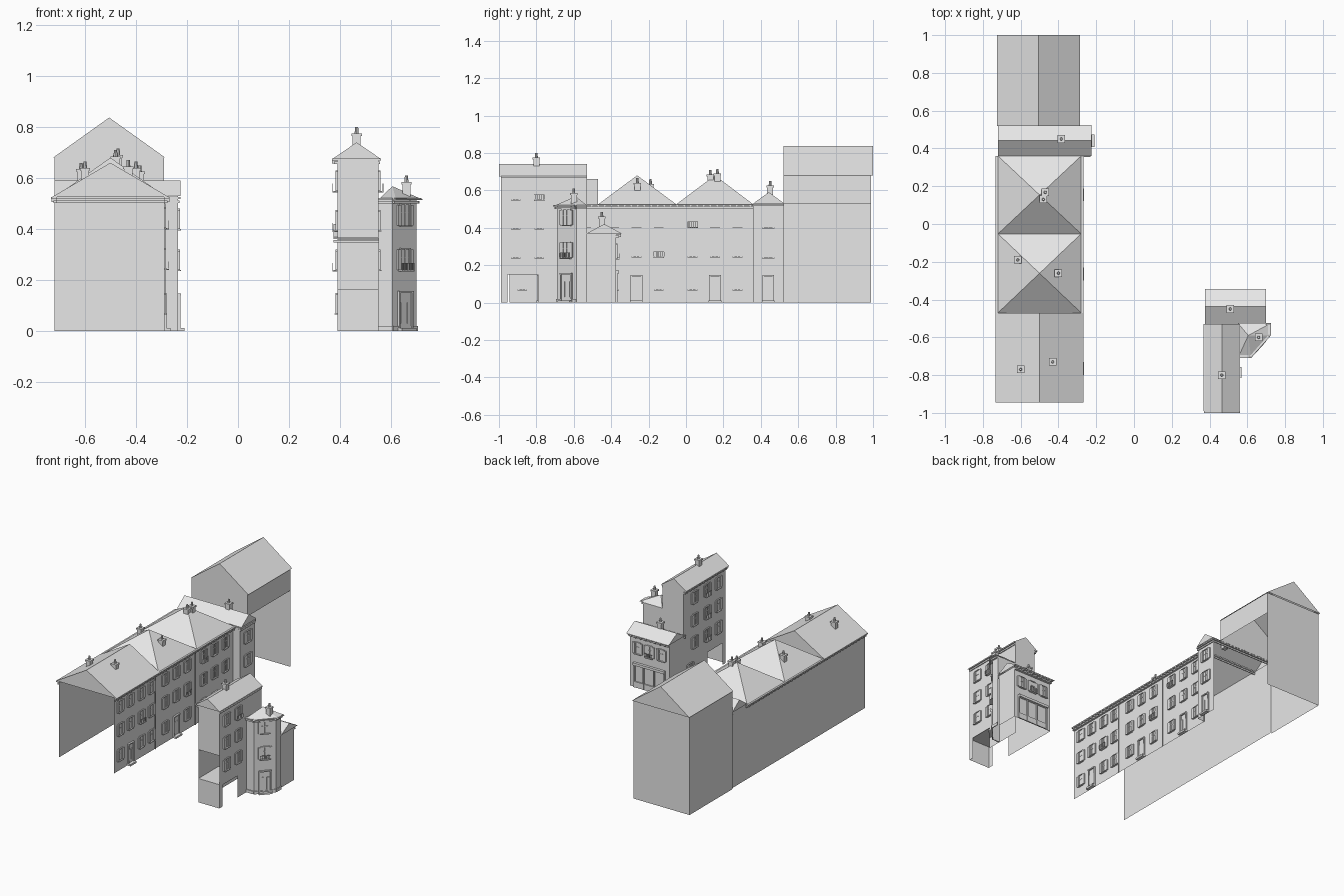
import bpy, bmesh
from math import radians, atan2, degrees
from mathutils import Matrix, Vector

cube = bpy.data.objects.get("Cube")
if cube:
    bpy.data.objects.remove(cube)

stone = bpy.data.materials.new("pale_grey_stone")
stone.use_nodes = True
GREY = (0.8, 0.8, 0.8, 1)
stone.diffuse_color = GREY
stone.node_tree.nodes["Principled BSDF"].inputs["Base Color"].default_value = GREY

parts = {}


def mesh_of(name):
    return parts.setdefault(name, bmesh.new())


def poly(name, pts, inside):
    """Flat face turned away from the inside point."""
    bm = mesh_of(name)
    f = bm.faces.new([bm.verts.new(p) for p in pts])
    f.normal_update()
    if f.normal.dot(f.calc_center_median() - Vector(inside)) < 0:
        f.normal_flip()


def wall(name, a, b, z0, z1, inside):
    poly(name, [(*a, z0), (*b, z0), (*b, z1), (*a, z1)], (*inside, (z0 + z1) / 2))


def box(name, lo, hi, frame=Matrix()):
    size = [h - l for l, h in zip(lo, hi)]
    mid = [(h + l) / 2 for l, h in zip(lo, hi)]
    m = frame @ Matrix.Translation(mid) @ Matrix.Diagonal((*size, 1))
    bmesh.ops.create_cube(mesh_of(name), size=1, matrix=m)


def frame_at(x, y, angle):
    """Local x runs along the wall, local y points out of it."""
    return Matrix.Translation((x, y, 0)) @ Matrix.Rotation(radians(angle - 90), 4, "Z")


def window(name, x, y, angle, z, w=0.036, h=0.075, balcony=False, shutters=True):
    f = frame_at(x, y, angle)
    a = w / 2
    box(name, (-a, 0, z), (a, 0.002, z + h), f)
    for s in (-1, 1):
        box(name, (s * a - 0.003, 0, z), (s * a + 0.003, 0.006, z + h), f)
        if shutters:
            box(name, (s * (a + 0.011) - 0.008, 0, z), (s * (a + 0.011) + 0.008, 0.008, z + h), f)
    box(name, (-0.002, 0, z), (0.002, 0.005, z + h), f)
    box(name, (-a, 0, z + h * 0.6), (a, 0.005, z + h * 0.6 + 0.003), f)
    box(name, (-a - 0.004, 0, z + h), (a + 0.004, 0.008, z + h + 0.005), f)
    box(name, (-a - 0.008, 0, z - 0.005), (a + 0.008, 0.012, z), f)
    if balcony:
        b = a + 0.01
        box(name, (-b, 0, z - 0.006), (b, 0.02, z - 0.001), f)
        box(name, (-b, 0.017, z + 0.025), (b, 0.02, z + 0.028), f)
        for i in range(9):
            t = -b + 2 * b * i / 8
            box(name, (t - 0.001, 0.017, z), (t + 0.001, 0.02, z + 0.025), f)


def door(name, x, y, angle, w=0.055, h=0.14):
    f = frame_at(x, y, angle)
    a = w / 2
    box(name, (-a, 0, 0), (a, 0.003, h), f)
    for s in (-1, 1):
        box(name, (s * a - 0.004, 0, 0), (s * a + 0.004, 0.01, h), f)
        box(name, (s * a / 2 - 0.008, 0, 0.03), (s * a / 2 + 0.008, 0.006, h * 0.75), f)
    box(name, (-a - 0.004, 0, h), (a + 0.004, 0.012, h + 0.008), f)
    box(name, (-a - 0.006, 0, 0), (a + 0.006, 0.025, 0.012), f)


def chimney(x, y, top, tall=0.09, r=0.016):
    z = top - 0.025
    box("chimneys", (x - r, y - r, z - tall), (x + r, y + r, z))
    box("chimneys", (x - r - 0.004, y - r - 0.004, z - 0.01), (x + r + 0.004, y + r + 0.004, z))
    bmesh.ops.create_cone(mesh_of("chimneys"), cap_ends=True, segments=8, radius1=0.008,
                          radius2=0.006, depth=0.025, matrix=Matrix.Translation((x, y, z + 0.0125)))


def cornice(name, a, b, z, angle, out=0.022, dentils=True):
    """Stepped eaves moulding with small blocks beneath."""
    a, b = Vector(a), Vector(b)
    c, n = (a + b) / 2, (b - a).length
    f = frame_at(c.x, c.y, angle)
    box(name, (-n / 2, 0, z), (n / 2, out * 0.6, z + 0.01), f)
    box(name, (-n / 2, 0, z + 0.014), (n / 2, out, z + 0.022), f)
    if dentils:
        count = int(n / 0.035)
        for i in range(count):
            t = -n / 2 + n * (i + 0.5) / count
            box(name, (t - 0.004, 0, z + 0.003), (t + 0.004, out * 0.95, z + 0.014), f)


def gable_roof(name, lo, hi, z, top, axis, ends=True):
    """Two slopes with their ridge along the given axis, closed by gables."""
    mx, my = (lo[0] + hi[0]) / 2, (lo[1] + hi[1]) / 2
    ins = (mx, my, z - 0.02)
    c = [(lo[0], lo[1], z), (hi[0], lo[1], z), (hi[0], hi[1], z), (lo[0], hi[1], z)]
    if axis == "y":
        r0, r1 = (mx, lo[1], top), (mx, hi[1], top)
    else:
        c = c[1:] + c[:1]
        r0, r1 = (hi[0], my, top), (lo[0], my, top)
    poly(name, [c[1], c[2], r1, r0], ins)
    poly(name, [c[3], c[0], r0, r1], ins)
    if ends:
        poly(name, [c[0], c[1], r0], ins)
        poly(name, [c[2], c[3], r1], ins)


def fan_roof(name, base, z, apex):
    for a, b in zip(base, base[1:] + base[:1]):
        poly(name, [(*a, z), (*b, z), apex], (apex[0], apex[1], z - 0.05))


# Long terrace: side walls and roofs
MID, L, R = (-0.5, 0), -0.71, -0.29
wall("terrace_walls", (L, -0.945), (L, 0.52), 0, 0.525, MID)
wall("terrace_walls", (R, -0.945), (R, 0.36), 0, 0.525, MID)
gable_roof("terrace_front_roof", (-0.73, -0.945), (-0.27, -0.47), 0.525, 0.66, "y")
for y0, y1 in ((-0.47, -0.052), (-0.052, 0.36)):
    fan_roof("terrace_hip_roofs", [(-0.72, y0), (-0.28, y0), (-0.28, y1), (-0.72, y1)],
             0.525, (-0.5, (y0 + y1) / 2, 0.68))
cornice("terrace_cornice", (L, -0.945), (L, 0.36), 0.503, 180)
cornice("terrace_cornice", (R, -0.945), (R, 0.36), 0.503, 0)

# Terrace street front: three floors of windows and a door per house
for house, (yc, offsets) in enumerate(((-0.705, (-0.17, -0.06, 0.06, 0.17)),
                                       (-0.265, (-0.12, 0, 0.12)), (0.155, (-0.12, 0, 0.12)))):
    for col, dy in enumerate(offsets):
        for floor, z in enumerate((0.07, 0.245, 0.405)):
            if floor == 0 and col == 1:
                door("terrace_doors", R, yc + dy, 0)
            else:
                bal = (house, col, floor) in ((1, 2, 1), (2, 0, 2), (0, 2, 1))
                window("terrace_windows", R, yc + dy, 0, z, balcony=bal)
    box("terrace_drainpipes", (R, yc + 0.205, 0), (R + 0.006, yc + 0.211, 0.5))

# Cross house at the end of the terrace
X = -0.235
wall("cross_house_walls", (X, 0.36), (X, 0.52), 0, 0.53, MID)
wall("cross_house_walls", (R, 0.36), (X, 0.36), 0, 0.53, (-0.3, 0.5))
gable_roof("cross_house_roof", (-0.72, 0.36), (-0.225, 0.525), 0.53, 0.59, "x")
cornice("cross_house_cornice", (-0.72, 0.365), (-0.23, 0.365), 0.503, 270, 0.01, False)
cornice("cross_house_cornice", (-0.72, 0.515), (-0.23, 0.515), 0.503, 90, 0.01, False)
cornice("cross_house_cornice", (X, 0.36), (X, 0.52), 0.503, 0, 0.01, False)
door("cross_house_door", X, 0.44, 0)
for z in (0.24, 0.4):
    window("cross_house_windows", X, 0.44, 0, z, w=0.05)

# Tall far house, open below on the street side
F = (-0.505, 0.76)
wall("far_house_walls", (-0.72, 0.52), (-0.72, 0.99), 0, 0.68, F)
wall("far_house_walls", (-0.72, 0.99), (R, 0.99), 0, 0.68, F)
wall("far_house_walls", (R, 0.52), (R, 0.99), 0.53, 0.68, F)
wall("far_house_walls", (-0.72, 0.52), (R, 0.52), 0.53, 0.68, F)
gable_roof("far_house_roof", (-0.725, 0.52), (-0.285, 1.0), 0.68, 0.837, "y")

# Narrow tower with a side passage and an open loggia at the front
T, TL, TR, TF, TB = (0.47, -0.75), 0.39, 0.55, -0.99, -0.53
for x in (TL, TR):
    wall("tower_walls", (x, TF), (x, TB), 0.15, 0.675, T)
    wall("tower_walls", (x, TF), (x, -0.955), 0, 0.15, T)
    wall("tower_walls", (x, -0.79), (x, TB), 0, 0.15, T)
wall("tower_walls", (TL, TF), (TR, TF), 0, 0.165, T)
wall("tower_walls", (TL, TF), (TR, TF), 0.365, 0.675, T)
wall("tower_walls", (TL, TB), (TR, TB), 0.36, 0.675, T)
box("tower_floor", (TL, TF, 0.155), (TR, -0.77, 0.165))
gable_roof("tower_roof", (0.37, -1.0), (0.56, TB), 0.675, 0.74, "y")
cornice("tower_cornice", (TL, TF), (TL, TB), 0.655, 180)
cornice("tower_cornice", (TR, TF), (TR, TB), 0.655, 0, 0.01, False)
for z in (0.24, 0.395, 0.55):
    for y in (-0.91, -0.785, -0.65):
        window("tower_windows", TL, y, 180, z, balcony=y == -0.785)
        if y < -0.7:
            window("tower_windows", TR, y, 0, z, balcony=(y == -0.785 and z > 0.5))
window("tower_windows", TL, -0.6, 180, 0.07)

# Low house with a shop front at the back
S, B = (0.53, -0.45), -0.375
wall("shop_walls", (TL, B), (0.69, B), 0, 0.37, S)
wall("shop_walls", (TL, TB), (TL, B), 0, 0.37, S)
wall("shop_walls", (0.69, TB), (0.69, B), 0, 0.37, S)
gable_roof("shop_roof", (0.375, TB), (0.7, -0.345), 0.37, 0.42, "x")
cornice("shop_cornice", (TL, B), (0.69, B), 0.348, 90, 0.028)
cornice("shop_cornice", (0.375, TB), (0.7, TB), 0.348, 270, 0.006, False)
for x in (0.45, 0.54, 0.63):
    window("shop_windows", x, B, 90, 0.235, balcony=x == 0.54)
box("shop_front", (0.42, B, 0.155), (0.66, B + 0.018, 0.172))
for x in (0.42, 0.5, 0.58, 0.65):
    box("shop_front", (x, B, 0), (x + 0.01, B + 0.01, 0.155))
box("shop_front", (0.42, B, 0), (0.66, B + 0.008, 0.04))

# Corner turret
foot = [(TR, -0.69), (0.605, -0.69), (0.7, -0.585), (0.7, TB), (TR, TB)]
eave = [(TR, -0.71), (0.62, -0.71), (0.725, -0.59), (0.725, -0.525), (TR, -0.525)]
C = (0.61, -0.6)
for a, b in zip(foot[:3], foot[1:4]):
    wall("turret_walls", a, b, 0, 0.515, C)
    d = Vector(b) - Vector(a)
    ang = degrees(atan2(-d.x, d.y))
    cornice("turret_cornice", a, b, 0.5, ang, 0.02, False)
    box("turret_plinth", (-d.length / 2, 0, 0), (d.length / 2, 0.006, 0.02),
        frame_at((a[0] + b[0]) / 2, (a[1] + b[1]) / 2, ang))
wall("turret_walls", foot[3], foot[4], 0.36, 0.515, C)
fan_roof("turret_roof", eave, 0.515, (0.605, -0.59, 0.568))
diag = degrees(atan2(-0.095, 0.105))
door("turret_door", 0.6525, -0.6375, diag, 0.075, 0.15)
for z in (0.24, 0.415):
    window("turret_windows", 0.6525, -0.6375, diag, z, 0.05, 0.08, balcony=z < 0.3)

# Chimneys
for x, y, top in ((-0.6, -0.77, 0.665), (-0.43, -0.73, 0.67), (-0.615, -0.19, 0.66),
                  (-0.4, -0.26, 0.665), (-0.48, 0.13, 0.71), (-0.47, 0.168, 0.715),
                  (-0.385, 0.45, 0.65), (0.465, -0.8, 0.8), (0.51, -0.45, 0.485),
                  (0.66, -0.6, 0.61)):
    chimney(x, y, top)

for name, bm in parts.items():
    me = bpy.data.meshes.new(name)
    bm.to_mesh(me)
    bm.free()
    me.materials.append(stone)
    bpy.context.scene.collection.objects.link(bpy.data.objects.new(name, me))
